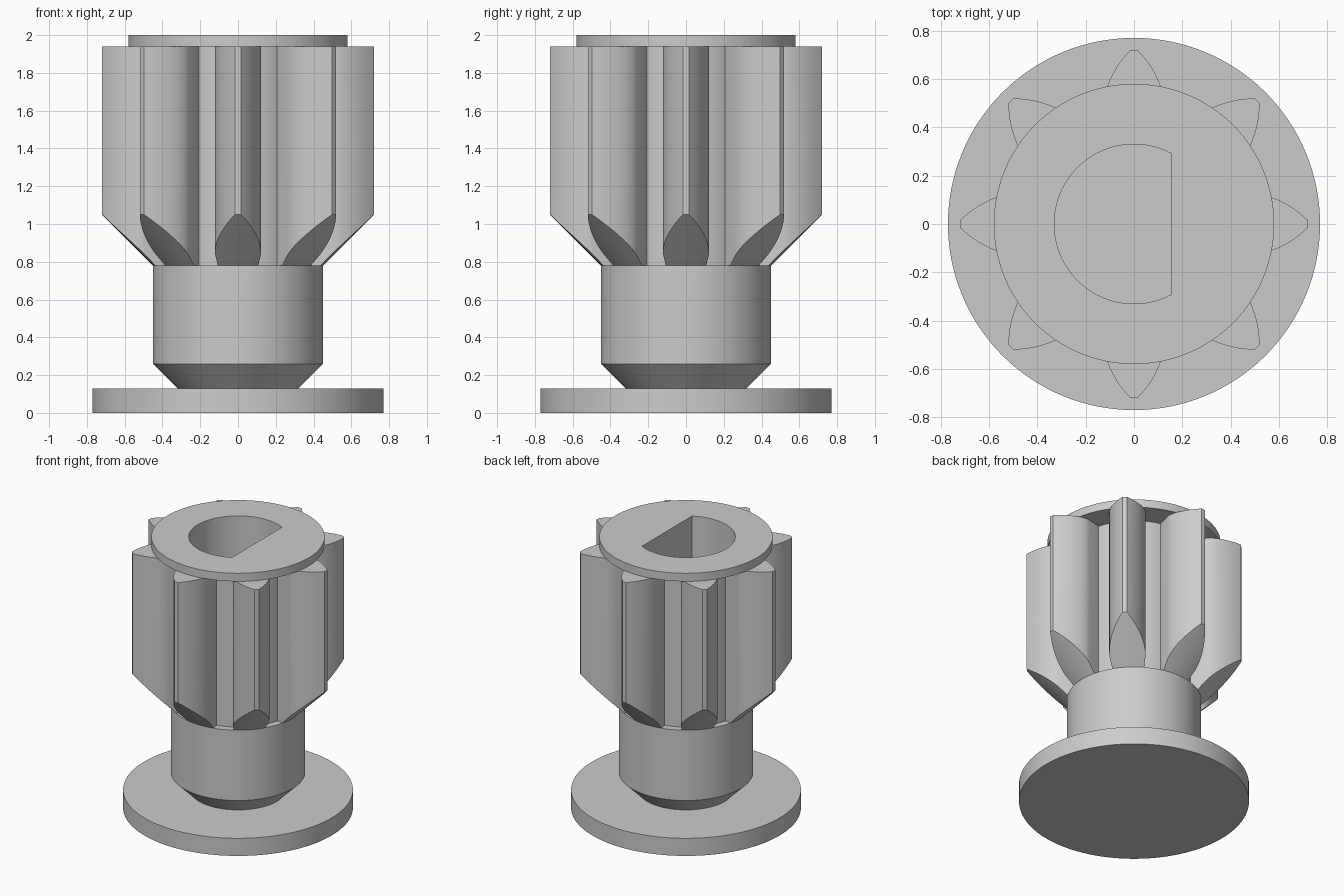
import bpy, bmesh, math
from math import sin, cos, atan, sqrt, pi

if "Cube" in bpy.data.objects:
    bpy.data.objects.remove(bpy.data.objects["Cube"])

grey = bpy.data.materials.new("light grey plastic")
grey.diffuse_color = (0.6, 0.6, 0.6, 1)
grey.use_nodes = True
grey.node_tree.nodes["Principled BSDF"].inputs["Base Color"].default_value = grey.diffuse_color


def finish(name, bm):
    bmesh.ops.recalc_face_normals(bm, faces=bm.faces)
    me = bpy.data.meshes.new(name)
    bm.to_mesh(me)
    bm.free()
    me.materials.append(grey)
    ob = bpy.data.objects.new(name, me)
    bpy.context.collection.objects.link(ob)
    return ob


def lathe(name, profile, sides=128):
    """Solid of revolution from (radius, z) points, capped at both ends."""
    bm = bmesh.new()
    rings = [[bm.verts.new((r * cos(2 * pi * i / sides), r * sin(2 * pi * i / sides), z))
              for i in range(sides)] for r, z in profile]
    for a, b in zip(rings, rings[1:]):
        for i in range(sides):
            j = (i + 1) % sides
            bm.faces.new((a[i], a[j], b[j], b[i]))
    bm.faces.new(rings[0][::-1])
    bm.faces.new(rings[-1])
    return finish(name, bm)


def prism(name, outline, z0, z1):
    bm = bmesh.new()
    face = bm.faces.new([bm.verts.new((x, y, z0)) for x, y in outline])
    top = bmesh.ops.extrude_face_region(bm, geom=[face])["geom"]
    bmesh.ops.translate(bm, vec=(0, 0, z1 - z0),
                        verts=[v for v in top if isinstance(v, bmesh.types.BMVert)])
    return finish(name, bm)


def boolean(ob, tool, op):
    """Apply a boolean and remove the tool."""
    mod = ob.modifiers.new(op, "BOOLEAN")
    mod.operation, mod.object, mod.solver = op, tool, "EXACT"
    bpy.context.view_layer.objects.active = ob
    bpy.ops.object.modifier_apply(modifier=mod.name)
    bpy.data.objects.remove(tool)


def smooth(ob):
    bpy.ops.object.select_all(action="DESELECT")
    ob.select_set(True)
    bpy.context.view_layer.objects.active = ob
    bpy.ops.object.shade_smooth_by_angle(angle=math.radians(25))


# Gear outline: eight involute teeth with radial flanks below the base circle
TEETH, ROOT, BASE, TIP, HALF = 8, 0.40, 0.507, 0.72, 0.24
flank = [(ROOT, HALF)]
for k in range(11):
    r = BASE + (TIP - BASE) * k / 10
    t = sqrt((r / BASE) ** 2 - 1)
    flank.append((r, HALF - (t - atan(t))))
outline = []
for n in range(TEETH):
    mid = 2 * pi * n / TEETH
    tooth = [(r, mid - a) for r, a in flank] + [(r, mid + a) for r, a in flank[::-1]]
    gap = 2 * pi / TEETH - 2 * HALF
    tooth += [(ROOT, mid + HALF + gap * k / 5) for k in range(1, 5)]
    outline += [(r * cos(a), r * sin(a)) for r, a in tooth]
pinion = prism("pinion", outline, 0.74, 1.94)

# Conical chamfer on the lower ends of the teeth
envelope = lathe("chamfer_envelope", [(0.43, 0.70), (0.43, 0.76), (0.80, 1.13), (0.80, 2.1)])
boolean(pinion, envelope, "INTERSECT")

# Shaft: chamfered neck, core through the gear, top collar
shaft = lathe("shaft", [(0.32, 0.13), (0.45, 0.26), (0.45, 0.78), (0.37, 0.78),
                        (0.37, 1.94), (0.58, 1.94), (0.58, 2.0)])
boolean(pinion, shaft, "UNION")

# D-shaped bore
end = math.acos(0.155 / 0.33)
arc = [end + (2 * pi - 2 * end) * k / 72 for k in range(73)]
bore = prism("bore_cutter", [(0.33 * cos(a), 0.33 * sin(a)) for a in arc], 0.26, 2.2)
boolean(pinion, bore, "DIFFERENCE")
smooth(pinion)

# Base flange
flange = lathe("base_flange", [(0.77, 0.0), (0.77, 0.13)])
smooth(flange)
